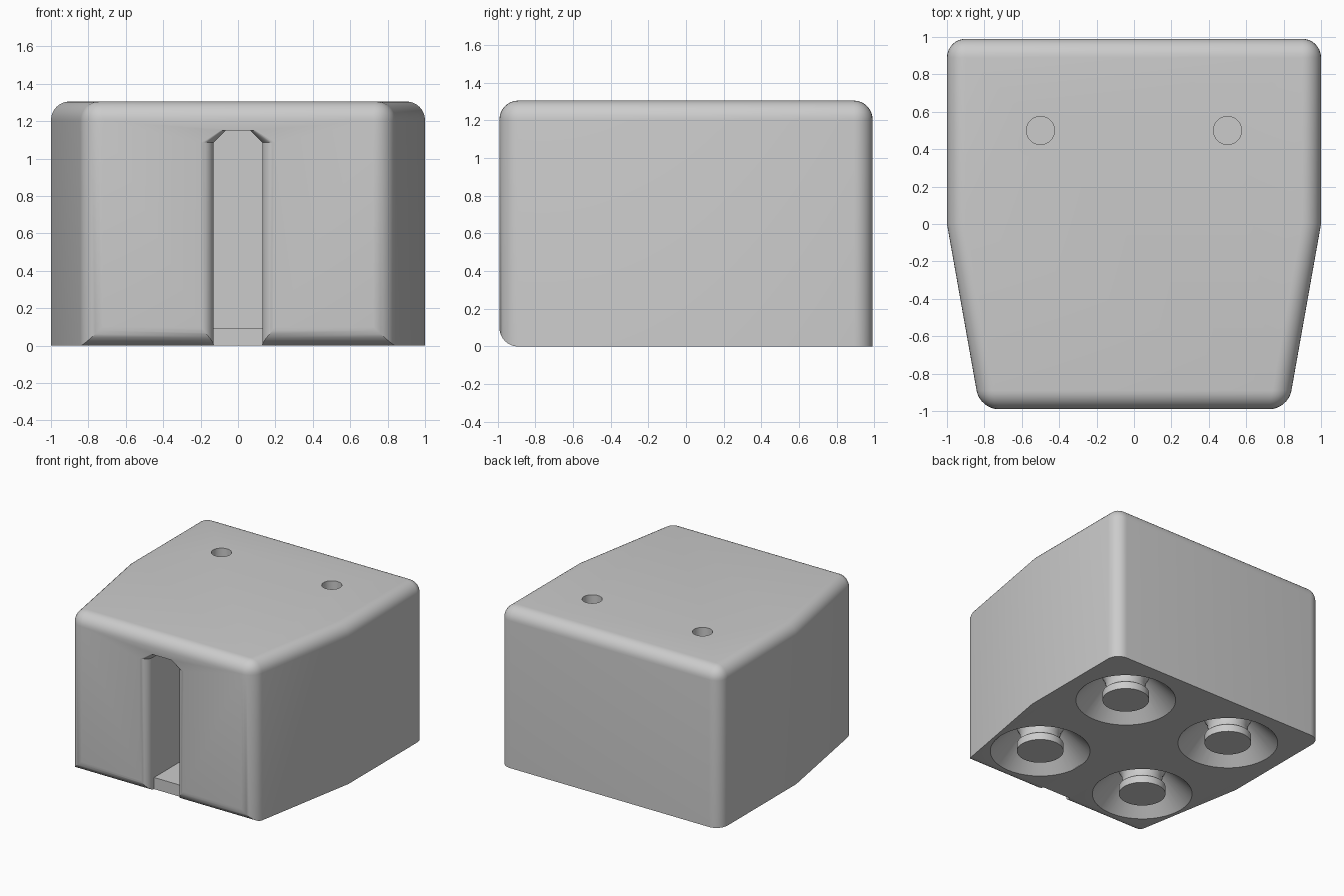
import bpy, bmesh, math
from mathutils import Matrix

if "Cube" in bpy.data.objects:
    bpy.data.objects.remove(bpy.data.objects["Cube"])

FRONT, HEIGHT, ROUND = -0.99, 1.305, 0.1

grey = bpy.data.materials.new("plain grey")
grey.use_nodes = True
grey.diffuse_color = (0.6, 0.6, 0.6, 1)
grey.node_tree.nodes["Principled BSDF"].inputs["Base Color"].default_value = (0.6, 0.6, 0.6, 1)


def make(name, bm):
    bmesh.ops.recalc_face_normals(bm, faces=bm.faces)
    mesh = bpy.data.meshes.new(name)
    bm.to_mesh(mesh)
    bm.free()
    mesh.materials.append(grey)
    obj = bpy.data.objects.new(name, mesh)
    bpy.context.collection.objects.link(obj)
    return obj


def loft(name, rings, closed=False):
    """Skin a list of equal-length rings; cap the ends unless closed."""
    bm = bmesh.new()
    loops = [[bm.verts.new(p) for p in ring] for ring in rings]
    n = len(loops[0])
    pairs = list(zip(loops, loops[1:] + loops[:1])) if closed else list(zip(loops, loops[1:]))
    for a, b in pairs:
        for i in range(n):
            j = (i + 1) % n
            bm.faces.new((a[i], a[j], b[j], b[i]))
    if not closed:
        bm.faces.new(loops[0])
        bm.faces.new(loops[-1])
    return make(name, bm)


def cut(target, cutter):
    mod = target.modifiers.new(cutter.name, 'BOOLEAN')
    mod.operation, mod.solver, mod.object = 'DIFFERENCE', 'EXACT', cutter
    bpy.context.view_layer.objects.active = target
    bpy.ops.object.modifier_apply(modifier=mod.name)
    bpy.data.objects.remove(cutter)


# Body: tapered block, rounded at the top, the corners and the front lower edge
half = [(0.824, FRONT), (1, 0), (1, -FRONT)]
outline = half + [(-x, y) for x, y in reversed(half)]
body = loft("body", [[(x, y, z) for x, y in outline] for z in (0, HEIGHT)])
bm = bmesh.new()
bm.from_mesh(body.data)


def is_rounded(edge):
    mid = (edge.verts[0].co + edge.verts[1].co) / 2
    top = mid.z > HEIGHT - 0.01
    corner = 0.1 < mid.z < HEIGHT - 0.1 and abs(mid.y) > 0.5
    return top or corner or (mid.z < 0.01 and mid.y < FRONT + 0.01)


bmesh.ops.bevel(bm, geom=[e for e in bm.edges if is_rounded(e)], offset=ROUND,
                offset_type='OFFSET', segments=8, profile=0.5, affect='EDGES', clamp_overlap=False)
bmesh.ops.recalc_face_normals(bm, faces=bm.faces)
bm.to_mesh(body.data)
bm.free()


# Front slot: chamfered ceiling and a mouth that flares outward
def slot_ring(y, flare):
    w, t = 0.13 + flare, 0.065 + flare * 0.4
    right = [(w, -0.1), (w, 1.085), (t, 1.15)]
    return [(x, y, z) for x, z in right + [(-x, z) for x, z in reversed(right)]]


r = 0.07
rings = [slot_ring(FRONT - 0.1, r)]
for i in range(9):
    a = math.pi / 2 * i / 8
    rings.append(slot_ring(FRONT + r - r * math.cos(a), r - r * math.sin(a)))
rings.append(slot_ring(-0.4, 0))
cut(body, loft("slot_cutter", rings))

# Underside sockets: conical recess around a waisted stud
profile = [(0.175, -0.05), (0.175, 0.06), (0.158, 0.075), (0.148, 0.11),
           (0.155, 0.16), (0.175, 0.2), (0.375, 0), (0.375, -0.05)]
for x in (-0.5, 0.5):
    for y in (-0.5, 0.5):
        turns = [2 * math.pi * i / 48 for i in range(48)]
        cut(body, loft("socket_cutter", [[(x + q * math.cos(a), y + q * math.sin(a), z)
                                          for q, z in profile] for a in turns], True))

# Round holes in the top
for x in (-0.5, 0.5):
    bm = bmesh.new()
    bmesh.ops.create_cone(bm, cap_ends=True, segments=40, radius1=0.075, radius2=0.075,
                          depth=0.6, matrix=Matrix.Translation((x, 0.5, HEIGHT)))
    cut(body, make("hole_cutter", bm))

# Slot floor
bm = bmesh.new()
bmesh.ops.create_cube(bm, size=1, matrix=Matrix.Translation((0, -0.645, 0.0475))
                      @ Matrix.Diagonal((0.26, 0.51, 0.095, 1)))
make("slot_floor", bm)

bpy.ops.object.select_all(action='DESELECT')
body.select_set(True)
bpy.context.view_layer.objects.active = body
bpy.ops.object.shade_smooth_by_angle(angle=math.radians(30))
